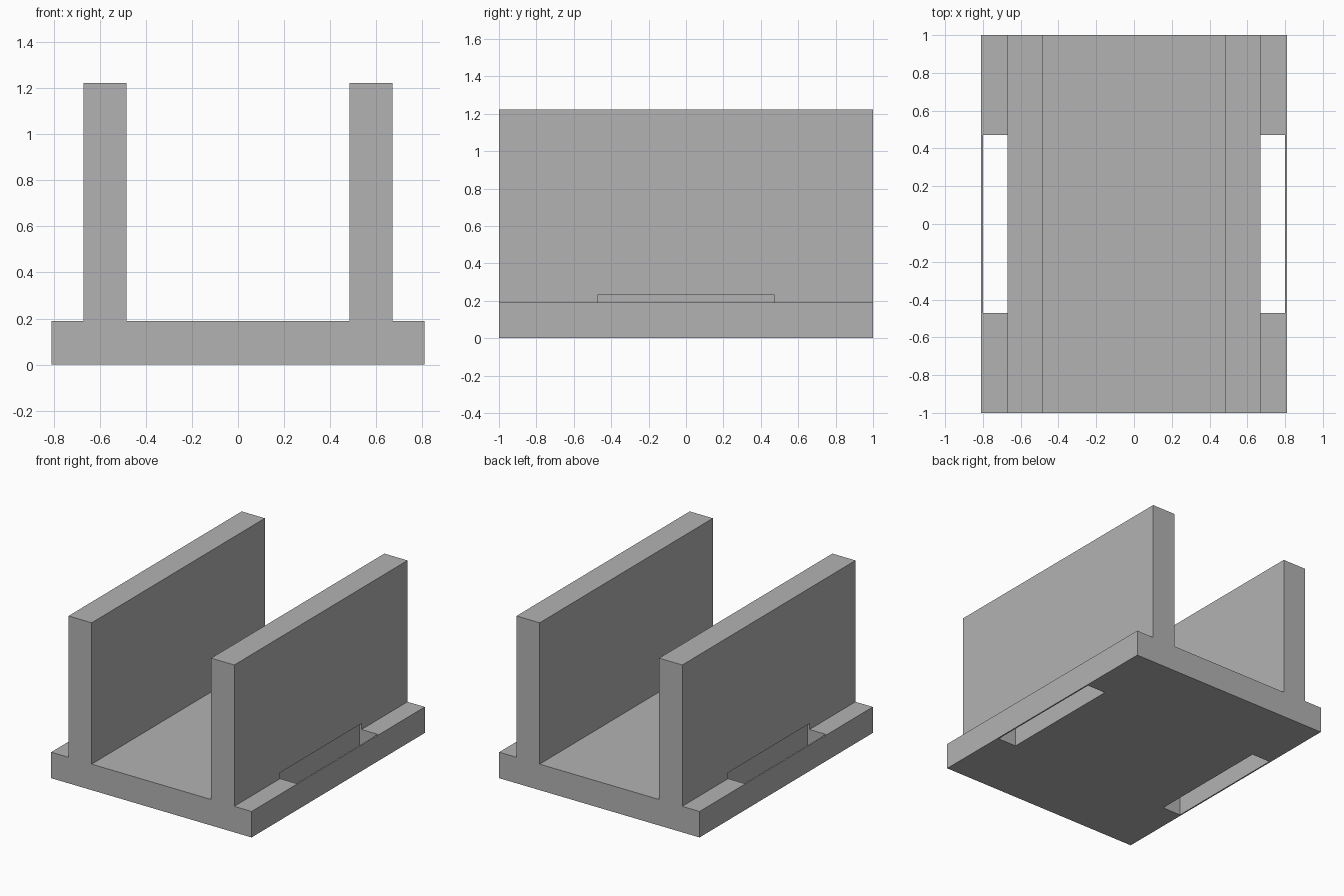
import bpy
import bmesh
from mathutils import Matrix, Vector

cube = bpy.data.objects.get("Cube")
if cube:
    bpy.data.objects.remove(cube, do_unlink=True)

# Main dimensions
HALF_WIDTH, HALF_LENGTH = 0.81, 1.0
BASE_TOP, WALL_TOP = 0.19, 1.223
WALL_IN, WALL_OUT = 0.483, 0.67
SLOT_IN, SLOT_OUT, SLOT_HALF, SLOT_TOP = 0.652, 0.80, 0.47, 0.234

grey = bpy.data.materials.new("plain grey")
grey.use_nodes = True
colour = (0.45, 0.45, 0.45, 1)
grey.diffuse_color = colour
grey.node_tree.nodes["Principled BSDF"].inputs["Base Color"].default_value = colour


def make_object(name, bm):
    bmesh.ops.recalc_face_normals(bm, faces=bm.faces)
    mesh = bpy.data.meshes.new(name)
    bm.to_mesh(mesh)
    bm.free()
    mesh.materials.append(grey)
    obj = bpy.data.objects.new(name, mesh)
    bpy.context.collection.objects.link(obj)
    return obj


# Channel: half profile mirrored, then extruded along the length
half = [(HALF_WIDTH, 0), (HALF_WIDTH, BASE_TOP), (WALL_OUT, BASE_TOP),
        (WALL_OUT, WALL_TOP), (WALL_IN, WALL_TOP), (WALL_IN, BASE_TOP)]
profile = half + [(-x, z) for x, z in reversed(half)]
bm = bmesh.new()
face = bm.faces.new([bm.verts.new((x, -HALF_LENGTH, z)) for x, z in profile])
ext = bmesh.ops.extrude_face_region(bm, geom=[face])
bmesh.ops.translate(bm, vec=(0, 2 * HALF_LENGTH, 0),
                    verts=[v for v in ext["geom"] if isinstance(v, bmesh.types.BMVert)])
channel = make_object("channel_with_base", bm)

# Strap slots: through each flange and slightly into the wall foot
bm = bmesh.new()
bottom = -0.1
size = Vector((SLOT_OUT - SLOT_IN, 2 * SLOT_HALF, SLOT_TOP - bottom))
for side in (-1, 1):
    centre = Vector((side * (SLOT_IN + SLOT_OUT) / 2, 0, (SLOT_TOP + bottom) / 2))
    bmesh.ops.create_cube(bm, size=1,
                          matrix=Matrix.Translation(centre) @ Matrix.Diagonal(size.to_4d()))
cutter = make_object("slot_cutter", bm)
cutter.hide_render = True

cut = channel.modifiers.new("slots", "BOOLEAN")
cut.operation = "DIFFERENCE"
cut.solver = "EXACT"
cut.object = cutter

# Apply the cut and drop the helper
bpy.context.view_layer.objects.active = channel
bpy.ops.object.modifier_apply(modifier=cut.name)
bpy.data.objects.remove(cutter, do_unlink=True)
